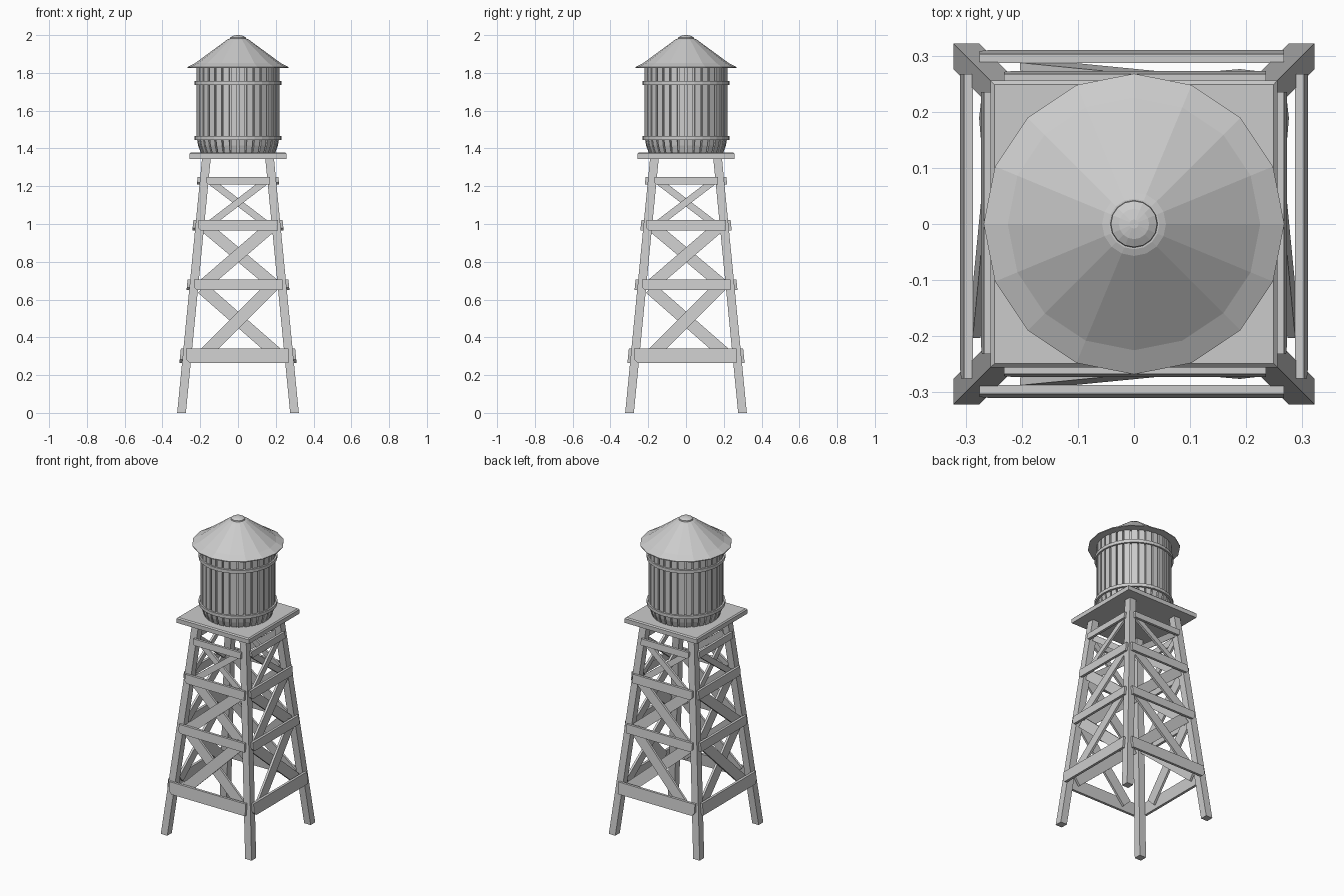
import bpy, bmesh, math

cube = bpy.data.objects.get("Cube")
if cube:
    bpy.data.objects.remove(cube, do_unlink=True)

GREY = (0.6, 0.6, 0.6, 1)
mat = bpy.data.materials.new("weathered grey")
mat.use_nodes = True
mat.diffuse_color = GREY
mat.node_tree.nodes["Principled BSDF"].inputs["Base Color"].default_value = GREY


def finish(name, bm):
    bmesh.ops.recalc_face_normals(bm, faces=bm.faces)
    mesh = bpy.data.meshes.new(name)
    bm.to_mesh(mesh)
    bm.free()
    mesh.materials.append(mat)
    obj = bpy.data.objects.new(name, mesh)
    bpy.context.collection.objects.link(obj)
    return obj


def loft(bm, rings):
    """Closed solid through a list of equal-length point rings."""
    loops = [[bm.verts.new(p) for p in ring] for ring in rings]
    n = len(loops[0])
    for a, b in zip(loops, loops[1:]):
        for i in range(n):
            j = (i + 1) % n
            bm.faces.new((a[i], a[j], b[j], b[i]))
    bm.faces.new(loops[0])
    bm.faces.new(loops[-1])


def lathe(name, profile, sides):
    bm = bmesh.new()
    turn = 2 * math.pi / sides
    loft(bm, [[(r * math.cos(i * turn), r * math.sin(i * turn), z) for i in range(sides)]
              for r, z in profile])
    return finish(name, bm)


# Tower taper: distance from the centre to the outer leg face at a height
DECK = 1.35


def outer(z):
    return 0.322 - 0.132 * z / DECK


# Four legs leaning inwards
def leg_square(sx, sy, z):
    o, i = outer(z), outer(z) - 0.046
    return [(sx * x, sy * y, z) for x, y in ((o, o), (i, o), (i, i), (o, i))]


for sy, end in ((-1, "front"), (1, "back")):
    for sx, side in ((-1, "right"), (1, "left")):
        bm = bmesh.new()
        loft(bm, [leg_square(sx, sy, 0), leg_square(sx, sy, DECK)])
        finish(f"{end}_{side}_leg", bm)

# Tower faces share one layout, mirrored and turned
FACES = {
    "front": lambda u, d, z: (u, -d, z),
    "back": lambda u, d, z: (u, d, z),
    "left": lambda u, d, z: (d, u, z),
    "right": lambda u, d, z: (-d, u, z),
}


def board(name, place, outline, inner, thick):
    bm = bmesh.new()
    loft(bm, [[place(u, outer(z) + d, z) for u, z in outline] for d in (inner, inner + thick)])
    finish(name, bm)


def strip(u0, z0, u1, z1, width):
    """Outline of a slanted brace."""
    length = math.hypot(u1 - u0, z1 - z0)
    nu, nz = -(z1 - z0) / length * width / 2, (u1 - u0) / length * width / 2
    return [(u0 + nu, z0 + nz), (u1 + nu, z1 + nz), (u1 - nu, z1 - nz), (u0 - nu, z0 - nz)]


# Rails: left end, right end, bottom, top
RAILS = [(-0.275, 0.267, 0.265, 0.34), (-0.232, 0.235, 0.65, 0.705),
         (-0.21, 0.212, 0.965, 1.02), (-0.168, 0.17, 1.21, 1.25)]
# Braces: start, end, width, depth
BRACES = [(-0.19, 0.66, 0.21, 0.31, 0.065, -0.032), (0.19, 0.68, -0.18, 0.31, 0.065, -0.016),
          (-0.18, 0.99, 0.19, 0.68, 0.062, -0.032), (0.18, 0.99, -0.18, 0.68, 0.062, -0.016),
          (-0.145, 1.225, 0.15, 1.0, 0.036, -0.032), (0.145, 1.225, -0.15, 1.0, 0.036, -0.016)]

for face, place in FACES.items():
    for k, (a, b, low, top) in enumerate(RAILS, 1):
        c = (top - low) * 0.25
        shape = [(a + c, low), (b, low), (b, top), (a, top), (a, low + c)]
        board(f"{face}_rail_{k}", place, shape, -0.002, 0.016)
    for k, (u0, z0, u1, z1, width, depth) in enumerate(BRACES, 1):
        board(f"{face}_brace_{k}", place, strip(u0, z0, u1, z1, width), depth, 0.014)

# Square deck with a softened top edge
bm = bmesh.new()
loft(bm, [[(sx * h, sy * h, z) for sx, sy in ((-1, -1), (1, -1), (1, 1), (-1, 1))]
          for h, z in ((0.256, 1.345), (0.256, 1.372), (0.249, 1.379))])
finish("deck", bm)

# Tank core and separate staves with a tucked-in foot
lathe("tank_core", [(0.185, 1.37), (0.206, 1.46), (0.206, 1.83)], 32)
STAVES = 32
bm = bmesh.new()
for i in range(STAVES):
    rings = []
    for r, z in ((0.197, 1.375), (0.211, 1.415), (0.219, 1.46), (0.219, 1.835)):
        ring = []
        for rad, side in ((r, -1), (r, 1), (r - 0.02, 1), (r - 0.02, -1)):
            ang = 2 * math.pi * (i + 0.5 + side * 0.39) / STAVES
            ring.append((rad * math.cos(ang), rad * math.sin(ang), z))
        rings.append(ring)
    loft(bm, rings)
finish("tank_staves", bm)

# Hoops around the tank
for name, z in (("lower_hoop", 1.445), ("upper_hoop", 1.737)):
    lathe(name, [(0.215, z), (0.229, z), (0.229, z + 0.02), (0.215, z + 0.02)], 32)

# Faceted roof and its knob
lathe("roof", [(0.268, 1.826), (0.268, 1.831), (0.225, 1.853), (0.057, 1.976), (0.045, 1.981)], 16)
lathe("roof_knob", [(0.043, 1.975), (0.041, 1.988), (0.027, 1.996), (0.008, 2.0)], 16)
